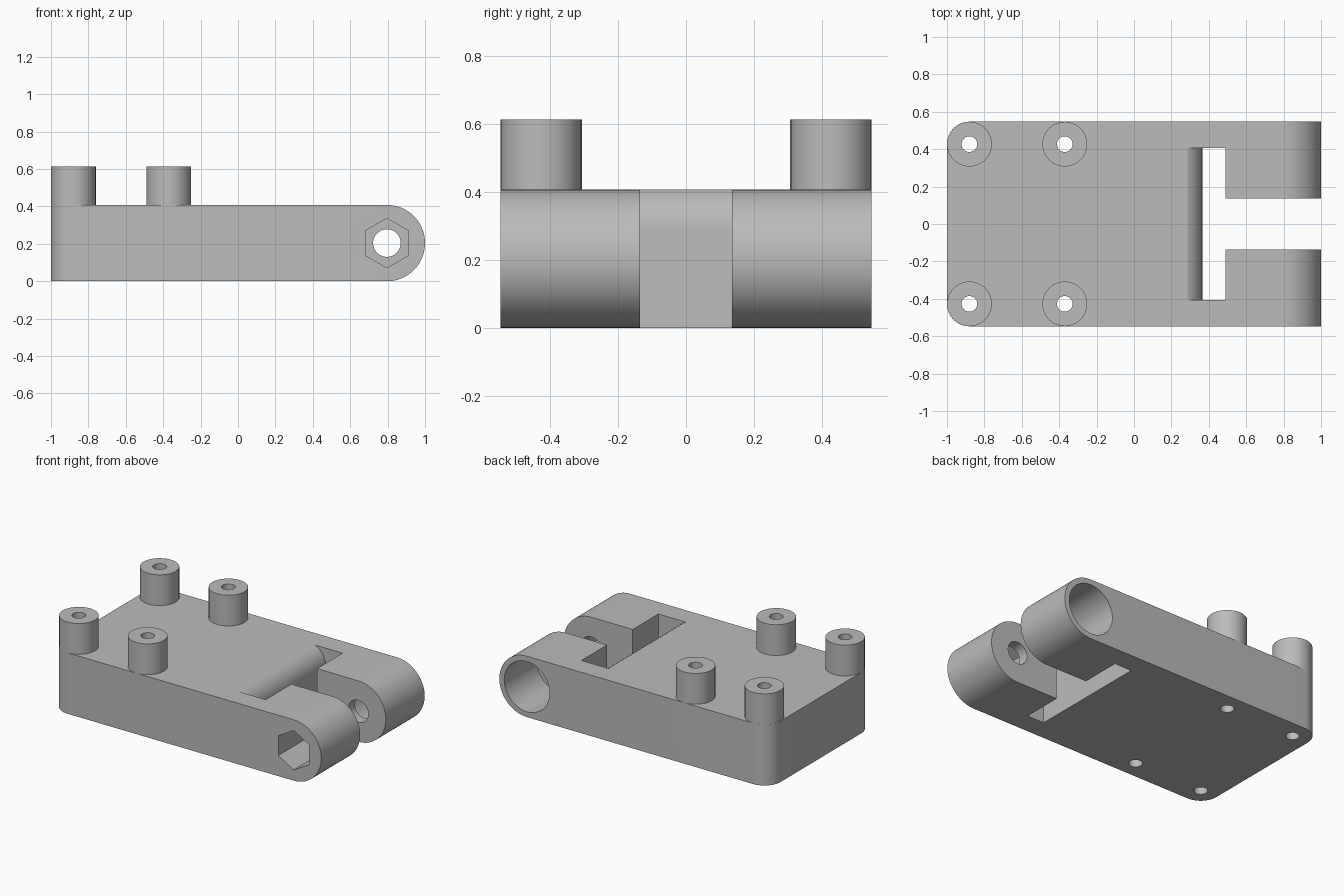
import bpy, bmesh, math
from mathutils import Matrix

if "Cube" in bpy.data.objects:
    bpy.data.objects.remove(bpy.data.objects["Cube"])

HX, HY, H = 1.0, 0.547, 0.408      # half length, half width, plate height
R = H / 2                          # radius of the hinge end
PX = HX - R                        # hinge axis position
POST_R, HOLE_R, POST_TOP = 0.12, 0.042, 0.614
POSTS = [(x, y) for x in (-0.88, -0.37) for y in (-HY + POST_R, HY - POST_R)]

grey = bpy.data.materials.new("grey plastic")
grey.diffuse_color = (0.5, 0.5, 0.5, 1)
grey.use_nodes = True
grey.node_tree.nodes["Principled BSDF"].inputs["Base Color"].default_value = grey.diffuse_color


def make_object(name, bm):
    bmesh.ops.recalc_face_normals(bm, faces=bm.faces)
    me = bpy.data.meshes.new(name)
    bm.to_mesh(me)
    bm.free()
    me.materials.append(grey)
    ob = bpy.data.objects.new(name, me)
    bpy.context.collection.objects.link(ob)
    return ob


def arc(cx, cz, r, a0, a1, n):
    return [(cx + r * math.cos(math.radians(a0 + (a1 - a0) * i / n)),
             cz + r * math.sin(math.radians(a0 + (a1 - a0) * i / n))) for i in range(n + 1)]


def prism_bm(profile, y0, y1):
    """Extrude an xz profile from y0 to y1."""
    bm = bmesh.new()
    face = bm.faces.new([bm.verts.new((x, y0, z)) for x, z in profile])
    out = bmesh.ops.extrude_face_region(bm, geom=[face])
    verts = [v for v in out["geom"] if isinstance(v, bmesh.types.BMVert)]
    bmesh.ops.translate(bm, verts=verts, vec=(0, y1 - y0, 0))
    return bm


def cut(target, cutter):
    mod = target.modifiers.new("cut", "BOOLEAN")
    mod.operation, mod.solver, mod.object = "DIFFERENCE", "EXACT", cutter
    bpy.context.view_layer.objects.active = target
    bpy.ops.object.modifier_apply(modifier=mod.name)
    bpy.data.objects.remove(cutter)


def smooth(ob):
    bpy.ops.object.select_all(action="DESELECT")
    ob.select_set(True)
    bpy.context.view_layer.objects.active = ob
    bpy.ops.object.shade_smooth_by_angle(angle=math.radians(20))


# Base plate: rounded hinge end, rounded vertical corners at the other end
bm = prism_bm([(-HX, H), (-HX, 0)] + arc(PX, R, R, -90, 90, 40), -HY, HY)
corners = [e for e in bm.edges if all(v.co.x < -HX + 0.01 for v in e.verts)
           and abs(e.verts[0].co.z - e.verts[1].co.z) > 0.1]
bmesh.ops.bevel(bm, geom=corners, offset=POST_R, segments=12, profile=0.5, affect="EDGES")
base = make_object("base_plate", bm)

# Pocket with a rounded top lip, and the open slot between the hinge arms
lip = arc(0.235, 0.288, 0.13, 0, 67.4, 12)
cut(base, make_object("pocket_cutter", prism_bm(
    [(0.365, -0.1)] + lip + [(lip[-1][0], 0.6), (0.49, 0.6), (0.49, -0.1)], -0.407, 0.407)))
cut(base, make_object("slot_cutter", prism_bm(
    [(0.43, -0.1), (0.43, 0.6), (1.2, 0.6), (1.2, -0.1)], -0.136, 0.136)))

# Hinge bolt hole, hexagonal nut recess in front, round recess at the back
for name, r, n, y0, y1 in (("bolt_hole_cutter", 0.074, 32, -0.7, 0.7),
                           ("nut_recess_cutter", 0.132, 6, -0.7, -0.205),
                           ("bolt_head_cutter", 0.168, 48, 0.205, 0.7)):
    ring = arc(PX, R, r, 90, 450, n)[:-1]
    cut(base, make_object(name, prism_bm(ring, y0, y1)))

# Screw holes through the plate
for x, y in POSTS:
    bm = bmesh.new()
    bmesh.ops.create_cone(bm, cap_ends=True, segments=32, radius1=HOLE_R, radius2=HOLE_R,
                          depth=1.0, matrix=Matrix.Translation((x, y, R)))
    cut(base, make_object("screw_hole_cutter", bm))
smooth(base)

# Hollow mounting posts standing on the plate
for i, (x, y) in enumerate(POSTS):
    bm = bmesh.new()
    n = 32
    rings = []
    for r, z in ((POST_R, H), (POST_R, POST_TOP), (HOLE_R, POST_TOP), (HOLE_R, H)):
        rings.append([bm.verts.new((x + px, y + py, z))
                      for px, py in arc(0, 0, r, 0, 360, n)[:-1]])
    for a, b in zip(rings, rings[1:]):
        for k in range(n):
            m = (k + 1) % n
            bm.faces.new((a[k], a[m], b[m], b[k]))
    smooth(make_object(f"mounting_post_{i + 1}", bm))
